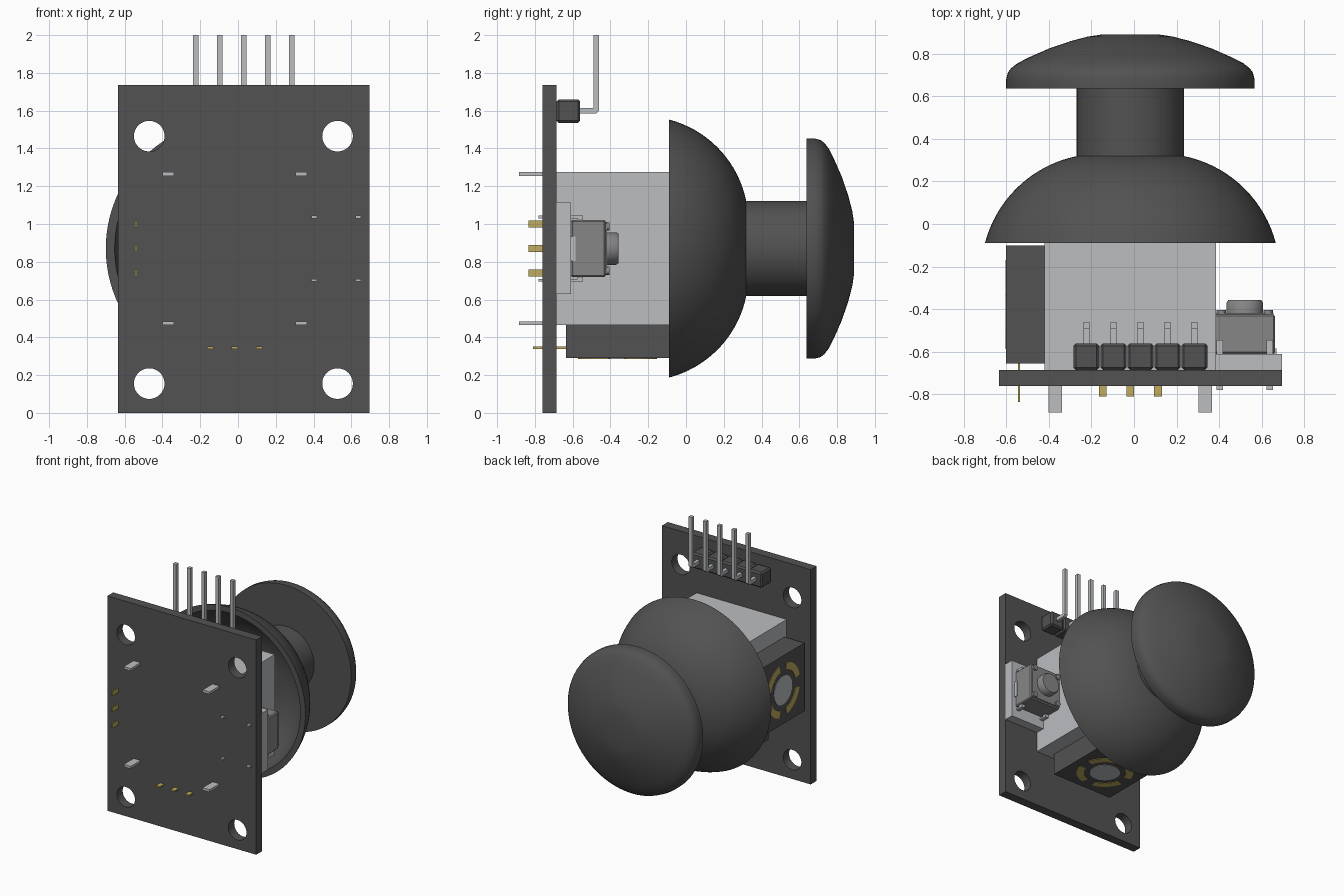
import bpy, bmesh
from math import sin, cos, pi, radians, atan2
from mathutils import Matrix, Vector

if "Cube" in bpy.data.objects:
    bpy.data.objects.remove(bpy.data.objects["Cube"])


def material(name, r, g, b):
    m = bpy.data.materials.new(name)
    m.use_nodes = True
    m.diffuse_color = (r, g, b, 1)
    m.node_tree.nodes["Principled BSDF"].inputs["Base Color"].default_value = (r, g, b, 1)
    return m


BLACK = material("black plastic", .085, .085, .085)
LIGHT = material("light grey metal", .5, .51, .53)
GREY = material("button grey", .24, .24, .24)
GOLD = material("gold contact", .52, .41, .11)


def finish(name, bm, mat, smooth=False):
    bmesh.ops.recalc_face_normals(bm, faces=bm.faces)
    mesh = bpy.data.meshes.new(name)
    bm.to_mesh(mesh)
    bm.free()
    ob = bpy.data.objects.new(name, mesh)
    bpy.context.collection.objects.link(ob)
    mesh.materials.append(mat)
    if smooth:
        bpy.ops.object.select_all(action='DESELECT')
        ob.select_set(True)
        bpy.context.view_layer.objects.active = ob
        bpy.ops.object.shade_smooth_by_angle(angle=radians(35))
    return ob


def box(name, x, y, z, mat, bevel=0):
    """Box from (min, max) ranges."""
    bm = bmesh.new()
    bmesh.ops.create_cube(bm, size=1)
    for v in bm.verts:
        v.co = [(a + b) / 2 + c * (b - a) for c, (a, b) in zip(v.co, (x, y, z))]
    if bevel:
        bmesh.ops.bevel(bm, geom=bm.edges[:], offset=bevel, segments=1, affect='EDGES')
    return finish(name, bm, mat)


def mid(c, w):
    return (c - w / 2, c + w / 2)


def prism(name, outline, x, mat):
    """Extrude a y-z outline along x."""
    bm = bmesh.new()
    face = bm.faces.new([bm.verts.new((x[0], y, z)) for y, z in outline])
    new = bmesh.ops.extrude_face_region(bm, geom=[face])["geom"]
    bmesh.ops.translate(bm, vec=(x[1] - x[0], 0, 0),
                        verts=[g for g in new if isinstance(g, bmesh.types.BMVert)])
    return finish(name, bm, mat)


def lathe(name, profile, centre, mat, axis=(0, 1, 0), closed=False, steps=96):
    """Turn (radius, height) points about an axis through centre."""
    bm = bmesh.new()
    vs = [bm.verts.new((r, 0, h)) for r, h in profile]
    pairs = list(zip(vs, vs[1:])) + ([(vs[-1], vs[0])] if closed else [])
    edges = [bm.edges.new(p) for p in pairs]
    bmesh.ops.spin(bm, geom=vs + edges, cent=(0, 0, 0), axis=(0, 0, 1),
                   angle=2 * pi, steps=steps)
    bmesh.ops.remove_doubles(bm, verts=bm.verts, dist=1e-5)
    turn = Vector((0, 0, 1)).rotation_difference(Vector(axis)).to_matrix().to_4x4()
    bm.transform(Matrix.Translation(centre) @ turn)
    return finish(name, bm, mat, True)


def cylinder(name, r, a, b, centre, mat, axis=(0, 1, 0), steps=48):
    return lathe(name, [(0, a), (r, a), (r, b), (0, b)], centre, mat, axis, steps=steps)


CX, CZ = -.017, .87          # stick axis
FRONT, BACK = -.76, -.685    # board faces

# Circuit board with four mounting holes
board = box("circuit_board", (-.635, .695), (FRONT, BACK), (0, 1.735), BLACK)
for hx in (-.47, .527):
    for hz in (.155, 1.465):
        cutter = cylinder("hole_cutter", .081, -1, -.5, (hx, 0, hz), BLACK)
        cutter.hide_render = True
        mod = board.modifiers.new("hole", 'BOOLEAN')
        mod.operation, mod.solver, mod.object = 'DIFFERENCE', 'EXACT', cutter
        bpy.context.view_layer.objects.active = board
        bpy.ops.object.modifier_apply(modifier=mod.name)
        bpy.data.objects.remove(cutter)

# Stick housing and its solder legs
box("stick_housing", (-.42, .385), (BACK, -.08), (.465, 1.275), LIGHT)
for lx in (-.37, .335):
    for lz in (.475, 1.265):
        box("housing_leg", mid(lx, .062), (-.885, BACK), mid(lz, .02), LIGHT)

# Hollow dome: outer arc out to the rim, inner arc back
R, OFF, Y0 = .561, .14, -.231
rim = atan2(.141, .543)


def arc(radius, start):
    return [(OFF + radius * cos(t), Y0 + radius * sin(t))
            for t in (start + (pi / 2 - start) * i / 20 for i in range(21))]


inner = arc(R - .045, atan2(.141, .497))
lathe("dome_cover", [(0, .33)] + arc(R, rim)[::-1] + inner + [(0, inner[-1][1])],
      (CX, 0, CZ), BLACK)
cylinder("stick_stem", .252, .3, .66, (CX, 0, CZ), BLACK, steps=96)
lathe("thumb_cap", [(0, .637), (.583, .637), (.583, .68), (.575, .712), (.56, .732),
                    (.53, .755), (.48, .781), (.38, .825), (.28, .859), (.2, .88),
                    (.14, .889), (0, .89)], (CX, 0, CZ), BLACK)


# Potentiometers: dark block, ring of gold tracks and a metal rotor
def track(name, centre, out, side, middle):
    """Thin ring segment lying on a potentiometer face."""
    bm = bmesh.new()
    rows = []
    for i in range(13):
        t = middle + radians(-32 + 64 * i / 12)
        way = Vector((0, cos(t), 0)) + side * sin(t)
        rows.append([bm.verts.new(centre + way * r) for r in (.16, .215)])
    for (a, b), (c, d) in zip(rows, rows[1:]):
        bm.faces.new((a, b, d, c))
    new = bmesh.ops.extrude_face_region(bm, geom=bm.faces[:])["geom"]
    bmesh.ops.translate(bm, vec=out * .004,
                        verts=[g for g in new if isinstance(g, bmesh.types.BMVert)])
    finish(name, bm, GOLD)


def pot_face(label, centre, out, side):
    centre, out, side = Vector(centre), Vector(out), Vector(side)
    for k in range(4):
        track(label + "_track", centre, out, side, pi / 4 + k * pi / 2)
    cylinder(label + "_rotor", .115, -.02, .004, centre, LIGHT, out)


box("side_potentiometer", (-.6, -.42), (-.655, -.1), mid(CZ, .55), BLACK)
pot_face("side_potentiometer", (-.6, -.378, CZ), (-1, 0, 0), (0, 0, 1))
box("lower_potentiometer", mid(CX, .55), (-.635, -.09), (.29, .465), BLACK)
pot_face("lower_potentiometer", (CX, -.363, .29), (0, 0, -1), (1, 0, 0))
for d in (-.13, 0, .13):
    box("side_pot_pin", mid(-.54, .01), (-.835, -.65), mid(CZ + d, .036), GOLD)
    box("lower_pot_pin", mid(CX + d, .036), (-.81, -.63), mid(.345, .012), GOLD)

# Right-angle pin header
for i in range(5):
    px = .03 + (i - 2) * .127
    box("header_block", mid(px, .122), (BACK, -.56), (1.535, 1.66), BLACK, .012)
    prism("header_pin", [(-.57, 1.585), (-.475, 1.585), (-.46, 1.6), (-.46, 2),
                         (-.49, 2), (-.49, 1.615), (-.57, 1.615)], mid(px, .028), LIGHT)

# Push button on its raised pad
BX = .52
box("button_pad", (.385, .695), (BACK, -.61), (.63, 1.115), LIGHT)
box("button_body", mid(BX, .285), (-.61, -.425), (.72, 1.022), GREY, .008)
box("button_plate", mid(BX, .27), (-.43, -.418), (.733, 1.01), GREY)
lathe("button_plunger", [(0, -.43), (.086, -.43), (.086, -.37), (.078, -.358), (0, -.358)],
      (BX, 0, CZ), GREY, steps=48)
for sx in (-1, 1):
    box("button_clip", mid(BX + sx * .142, .012), (-.61, -.585), mid(CZ, .13), LIGHT)
    for sz in (-1, 1):
        cylinder("button_rivet", .022, -.43, -.405, (BX + sx * .11, 0, CZ + sz * .117),
                 GREY, steps=20)
        lx, lz = BX + sx * .117, CZ + sz * .167
        box("button_leg", mid(lx, .03), (-.78, -.56), mid(lz, .014), LIGHT)
        box("button_leg_bend", mid(lx, .03), (-.575, -.545),
            sorted((lz + sz * .007, CZ + sz * .14)), LIGHT)
